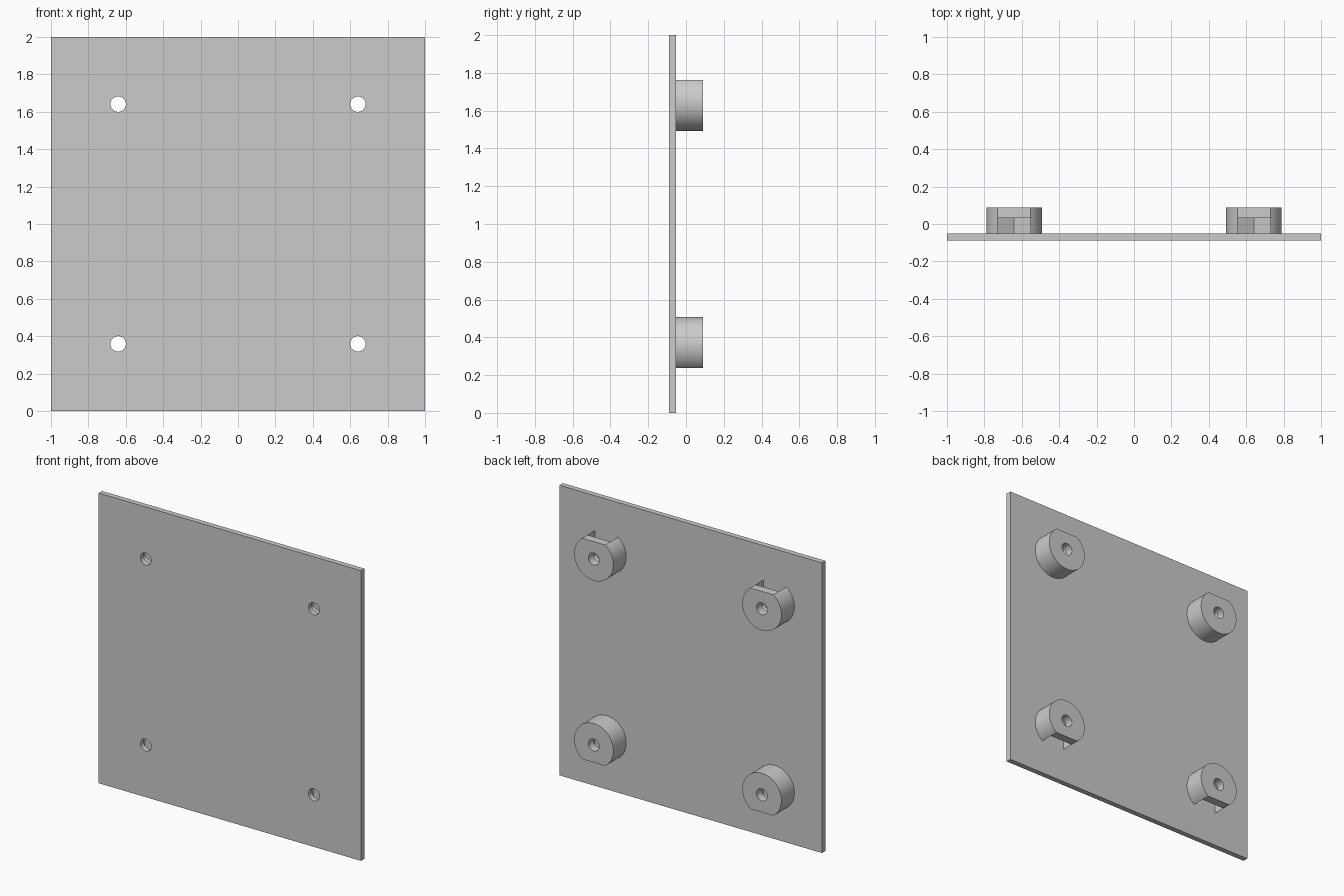
import bpy
from math import radians, cos, sin, asin, pi
from mathutils import Matrix

default = bpy.data.objects.get("Cube")
if default:
    bpy.data.objects.remove(default, do_unlink=True)

# Main dimensions
BACK, FRONT = 0.089, -0.089
PLATE_BACK = -0.052
POCKET_END = 0.031
OFFSET = 0.641
BOSS_R, HOLE_R = 0.149, 0.0415
SLOT = 0.088                    # half width of the nut slot

grey = bpy.data.materials.new("light grey")
grey.use_nodes = True
colour = (0.6, 0.6, 0.6, 1)
grey.diffuse_color = colour
grey.node_tree.nodes["Principled BSDF"].inputs["Base Color"].default_value = colour


def arc(radius, start, end, steps):
    return [(radius * cos(start + (end - start) * i / steps),
             radius * sin(start + (end - start) * i / steps)) for i in range(steps + 1)]


def hole(x=0, z=0):
    return [(x + u, z + v) for u, v in arc(HOLE_R, 0, 2 * pi, 40)[:-1]]


def extrude(name, outlines, y0, y1, x=0, z=0, flip=1):
    """Fill outlines in the x-z plane (inner ones become holes), extrude from y0 to y1."""
    curve = bpy.data.curves.new(name, "CURVE")
    curve.dimensions = "2D"
    curve.fill_mode = "BOTH"
    curve.extrude = (y1 - y0) / 2
    for outline in outlines:
        spline = curve.splines.new("POLY")
        spline.points.add(len(outline) - 1)
        for point, (u, v) in zip(spline.points, outline):
            point.co = (u, v * flip, 0, 1)
        spline.use_cyclic_u = True
    helper = bpy.data.objects.new(name + "_profile", curve)
    bpy.context.collection.objects.link(helper)
    graph = bpy.context.evaluated_depsgraph_get()
    mesh = bpy.data.meshes.new_from_object(helper.evaluated_get(graph))
    bpy.data.objects.remove(helper, do_unlink=True)
    bpy.data.curves.remove(curve)

    mesh.transform(Matrix.Translation((x, (y0 + y1) / 2, z)) @ Matrix.Rotation(radians(90), 4, "X"))
    mesh.name = name
    mesh.materials.clear()
    mesh.materials.append(grey)
    part = bpy.data.objects.new(name, mesh)
    bpy.context.collection.objects.link(part)

    # Weld the caps to the sides and make normals consistent
    import bmesh
    bm = bmesh.new()
    bm.from_mesh(mesh)
    bmesh.ops.remove_doubles(bm, verts=bm.verts, dist=0.00005)
    bmesh.ops.recalc_face_normals(bm, faces=bm.faces)
    bm.to_mesh(mesh)
    bm.free()

    bpy.ops.object.select_all(action="DESELECT")
    part.select_set(True)
    bpy.context.view_layer.objects.active = part
    bpy.ops.object.shade_smooth_by_angle(angle=radians(25))
    return part


# Square plate with four through holes
corners = [(sx, 1 + sz, sx_name + "_" + sz_name)
           for sx, sx_name in ((-OFFSET, "right"), (OFFSET, "left"))
           for sz, sz_name in ((-OFFSET, "lower"), (OFFSET, "upper"))]
square = [(-1, 0), (1, 0), (1, 2), (-1, 2)]
extrude("plate", [square] + [hole(x, z) for x, z, _ in corners], FRONT, PLATE_BACK)

# Round boss cut flat on its outer side
side = asin((BOSS_R ** 2 - SLOT ** 2) ** 0.5 / BOSS_R)
d_shape = arc(BOSS_R, pi - side, 2 * pi + side, 72)

# Same outline opened by a hexagonal nut slot
hex_side = SLOT * 0.577
u_shape = d_shape + [(SLOT, -hex_side), (0, -2 * hex_side), (-SLOT, -hex_side)]

for x, z, label in corners:
    flip = 1 if z > 1 else -1
    extrude(label + "_nut_pocket", [u_shape], PLATE_BACK, POCKET_END, x, z, flip)
    extrude(label + "_boss_cap", [d_shape, hole()], POCKET_END, BACK, x, z, flip)
